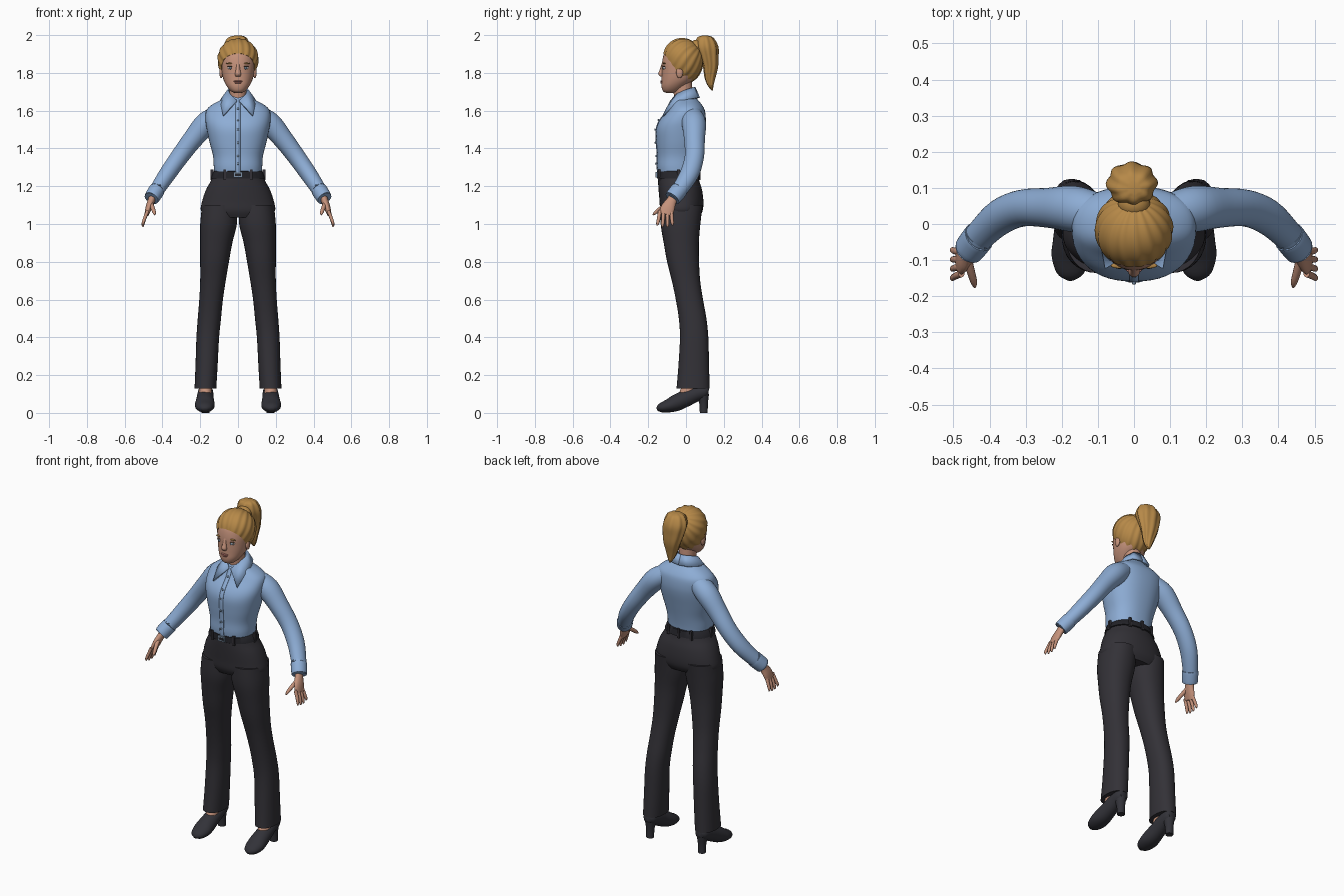
import bpy, bmesh, math
from mathutils import Vector

cube = bpy.data.objects.get("Cube")
if cube:
    bpy.data.objects.remove(cube, do_unlink=True)


def material(name, r, g, b):
    mat = bpy.data.materials.new(name)
    mat.use_nodes = True
    mat.diffuse_color = (r, g, b, 1)
    mat.node_tree.nodes["Principled BSDF"].inputs["Base Color"].default_value = (r, g, b, 1)
    return mat


SHIRT = material("blue shirt cloth", .27, .42, .67)
TROUSER = material("charcoal trouser cloth", .033, .031, .038)
SHOE = material("dark shoe leather", .032, .032, .04)
SKIN = material("skin", .56, .29, .20)
HAIR = material("golden hair", .47, .25, .065)
BELT = material("black belt leather", .018, .018, .023)
METAL = material("blue grey metal", .2, .28, .38)
LIP = material("lip pink", .45, .17, .14)
WHITE = material("eye white", .6, .58, .58)
DARK = material("dark brown", .1, .06, .04)
parts = []


def finish(name, mat, bm, mirror=False):
    """Turn a bmesh into a named object, optionally mirrored across x."""
    bmesh.ops.recalc_face_normals(bm, faces=bm.faces[:])
    mesh = bpy.data.meshes.new(name)
    bm.to_mesh(mesh)
    bm.free()
    mesh.materials.append(mat)
    obj = bpy.data.objects.new(name, mesh)
    bpy.context.collection.objects.link(obj)
    if mirror:
        mod = obj.modifiers.new("Mirror", 'MIRROR')
        mod.use_mirror_merge = False
    parts.append(obj)
    return obj


def skin_rings(name, mat, rings, mirror=False):
    """Bridge closed rings of points and cap both ends."""
    bm = bmesh.new()
    loops = [[bm.verts.new(p) for p in ring] for ring in rings]
    for a, b in zip(loops, loops[1:]):
        for i in range(len(a)):
            j = (i + 1) % len(a)
            bm.faces.new((a[i], a[j], b[j], b[i]))
    bm.faces.new(loops[0])
    bm.faces.new(loops[-1])
    return finish(name, mat, bm, mirror)


def catmull(rows, steps):
    """Smooth interpolation through rows of numbers."""
    ext = [rows[0]] + list(rows) + [rows[-1]]
    out = []
    for k in range(len(rows) - 1):
        for s in range(steps):
            t = s / steps
            out.append([b + t * (c - a) / 2 + t * t * (2 * a - 5 * b + 4 * c - d) / 2
                        + t ** 3 * (3 * b - a - 3 * c + d) / 2
                        for a, b, c, d in zip(*ext[k:k + 4])])
    return out + [list(rows[-1])]


def loft(name, mat, rows, ref=None, power=2.0, sides=32, steps=4, mirror=False, ridge=(0, 0)):
    """Rows are x, y, z and two radii; ref None keeps the sections level."""
    rows = catmull(rows, steps)
    rings = []
    for k, row in enumerate(rows):
        centre = Vector(row[:3])
        u, v = Vector((1, 0, 0)), Vector((0, 1, 0))
        if ref:
            t = Vector(rows[min(k + 1, len(rows) - 1)][:3]) - Vector(rows[max(k - 1, 0)][:3])
            u = Vector(ref).cross(t).normalized()
            v = t.cross(u).normalized()
        ring = []
        for i in range(sides):
            ang = math.tau * i / sides
            c, s = math.cos(ang), math.sin(ang)
            wave = 1 + ridge[0] * math.sin(ridge[1] * ang + k * .15)
            pu = math.copysign(abs(c) ** (2 / power), c) * max(row[3], .002) * wave
            pv = math.copysign(abs(s) ** (2 / power), s) * max(row[4], .002) * wave
            ring.append(centre + u * pu + v * pv)
        rings.append(ring)
    return skin_rings(name, mat, rings, mirror)


def body(rows):
    """Height, front, back and half width to level loft rows."""
    return [(0, (f + b) / 2, z, w, (b - f) / 2) for z, f, b, w in rows]


def ball(name, mat, loc, scale, mirror=False):
    bm = bmesh.new()
    bmesh.ops.create_uvsphere(bm, u_segments=20, v_segments=12, radius=1)
    for v in bm.verts:
        v.co = Vector(loc) + v.co * Vector(scale)
    return finish(name, mat, bm, mirror)


def box(name, mat, loc, size, mirror=False):
    bm = bmesh.new()
    bmesh.ops.create_cube(bm, size=1)
    for v in bm.verts:
        v.co = Vector(loc) + v.co * Vector(size)
    return finish(name, mat, bm, mirror)


ACROSS, DEEP = (1, 0, 0), (0, 1, 0)

# Shirt torso and sleeves
torso = [(1.245, -.145, .055, .122), (1.30, -.153, .06, .128), (1.36, -.152, .07, .132),
         (1.43, -.157, .085, .15), (1.50, -.158, .1, .165), (1.55, -.14, .105, .172),
         (1.60, -.10, .1, .168), (1.63, -.082, .085, .14), (1.66, -.068, .06, .085),
         (1.68, -.055, .045, .055)]
loft("shirt_torso", SHIRT, body(torso), power=2.3, sides=48)
loft("sleeves", SHIRT, [(.11, .03, 1.57, .055, .058), (.17, .042, 1.53, .061, .064),
     (.24, .045, 1.448, .053, .055), (.31, .044, 1.355, .048, .051), (.37, .02, 1.27, .045, .05),
     (.42, -.025, 1.195, .04, .044), (.45, -.06, 1.15, .036, .04)], DEEP, mirror=True)
loft("cuffs", SHIRT, [(.43, -.037, 1.18, .04, .043), (.431, -.038, 1.178, .043, .046),
     (.456, -.07, 1.139, .041, .044), (.457, -.071, 1.138, .036, .039)], DEEP, mirror=True)

# Folded collar, as a strip from the nape to the front points
bm = bmesh.new()
top = [(0, .05, 1.725), (.035, .04, 1.724), (.055, .0, 1.712), (.043, -.05, 1.69), (.008, -.083, 1.655)]
low = [(0, .074, 1.67), (.06, .06, 1.67), (.092, .0, 1.662), (.092, -.062, 1.635), (.08, -.124, 1.575)]
upper, lower = [[bm.verts.new(p) for p in row] for row in (top, low)]
for i in range(len(top) - 1):
    bm.faces.new((upper[i], upper[i + 1], lower[i + 1], lower[i]))
collar = finish("collar", SHIRT, bm, True)
collar.modifiers.new("Thickness", 'SOLIDIFY').thickness = .01

# Button placket following the chest
chest = catmull(torso[:-1], 3)
bm = bmesh.new()
previous = None
for z, front, back, w in chest:
    pair = [bm.verts.new((x, front - .003, z)) for x in (-.012, .012)]
    if previous:
        bm.faces.new(previous + pair[::-1])
    previous = pair
placket = finish("placket", SHIRT, bm)
placket.modifiers.new("Thickness", 'SOLIDIFY').thickness = .005
for i in range(6):
    z, front = min(chest, key=lambda row: abs(row[0] - 1.31 - .06 * i))[:2]
    ball("shirt_button", METAL, (0, front - .006, z), (.006, .004, .006))

# Trousers
loft("trouser_hips", TROUSER, body([(1.28, -.148, .06, .122), (1.23, -.148, .07, .143),
     (1.18, -.145, .085, .17), (1.12, -.14, .092, .19), (1.07, -.136, .088, .196),
     (1.035, -.12, .07, .16)]), power=2.2, sides=48)
legs = [(1.10, .005, .19, -.136, .088), (1.0, .006, .2, -.134, .076), (.9, .03, .2, -.118, .068),
        (.8, .048, .2, -.10, .069), (.7, .065, .2, -.075, .075), (.6, .08, .205, -.054, .09),
        (.5, .09, .213, -.038, .108), (.4, .1, .22, -.032, .118), (.25, .108, .225, -.04, .122),
        (.13, .115, .23, -.05, .125)]
loft("trouser_legs", TROUSER, [((i + o) / 2, (f + b) / 2, z, (o - i) / 2, (b - f) / 2)
                               for z, i, o, f, b in legs], power=2.2, mirror=True)

# Belt, buckle and loops
loft("belt", BELT, body([(1.24, -.15, .07, .138), (1.242, -.153, .074, .143),
     (1.278, -.153, .066, .13), (1.28, -.15, .062, .126)]), power=2.25, sides=48, steps=1)
box("buckle", METAL, (0, -.156, 1.26), (.046, .01, .03))
box("buckle_slot", BELT, (0, -.159, 1.26), (.03, .007, .014))
for x, y in ((.07, -.14), (.138, -.04), (.075, .058)):
    box("belt_loops", TROUSER, (x, y, 1.26), (.014, .014, .055), True)
box("back_belt_loop", TROUSER, (0, .071, 1.26), (.014, .012, .055))

# Heeled shoes and ankles
loft("shoes", SHOE, [(.176, -.154, .018, .008, .012), (.176, -.135, .026, .024, .038),
     (.176, -.09, .038, .036, .052), (.175, -.05, .054, .044, .05), (.174, 0, .077, .044, .045),
     (.172, .05, .1, .042, .042), (.172, .1, .115, .036, .037), (.172, .12, .115, .024, .024)],
     ACROSS, mirror=True)
loft("shoe_heels", SHOE, [(.172, .094, 0, .022, .021), (.172, .093, .05, .023, .023),
     (.172, .088, .1, .032, .034)], mirror=True)
loft("ankles", SKIN, [(.173, -.005, .08, .032, .045), (.172, .02, .14, .034, .042),
     (.17, .04, .22, .035, .038)], mirror=True)

# Hands
loft("palms", SKIN, [(.448, -.058, 1.155, .02, .024), (.46, -.078, 1.12, .019, .028),
     (.473, -.096, 1.085, .017, .037), (.484, -.108, 1.05, .011, .036)], DEEP, sides=20, mirror=True)
for i in range(4):
    tip = .98 + .008 * abs(i - 1.5)
    y = -.138 + .02 * i
    loft("fingers", SKIN, [(.478, y, 1.07, .009, .01), (.494, y - .006 + .003 * i, 1.03, .009, .0095),
         (.503, y - .012 + .006 * i, tip + .012, .007, .008),
         (.502, y - .014 + .007 * i, tip, .003, .003)], DEEP, sides=12, mirror=True)
loft("thumbs", SKIN, [(.462, -.095, 1.11, .013, .013), (.45, -.138, 1.08, .011, .011),
     (.443, -.162, 1.06, .009, .009), (.441, -.175, 1.048, .003, .003)], DEEP, sides=12, mirror=True)

# Neck and head
loft("neck", SKIN, [(0, -.012, 1.62, .05, .05), (0, -.014, 1.68, .046, .05), (0, -.022, 1.77, .048, .052)])
loft("head", SKIN, body([(1.694, -.105, -.06, .018), (1.704, -.122, -.035, .038),
     (1.73, -.13, .0, .06), (1.765, -.129, .04, .077), (1.81, -.128, .065, .087),
     (1.86, -.126, .075, .091), (1.91, -.112, .07, .085), (1.95, -.075, .05, .06),
     (1.965, -.04, .02, .03)]), power=2.15, sides=40)
loft("nose", SKIN, [(0, -.12, 1.85, .009, .008), (0, -.126, 1.82, .011, .012),
     (0, -.132, 1.795, .016, .015), (0, -.128, 1.782, .013, .01)], sides=16)
ball("ears", SKIN, (.089, -.034, 1.802), (.01, .018, .03), True)
ball("eyes", WHITE, (.04, -.111, 1.826), (.016, .012, .008), True)
ball("irises", METAL, (.04, -.12, 1.826), (.007, .005, .007), True)
ball("eyelids", DARK, (.04, -.116, 1.834), (.018, .008, .003), True)
ball("eyebrows", HAIR, (.042, -.115, 1.85), (.022, .008, .004), True)
ball("upper_lip", LIP, (0, -.126, 1.756), (.023, .01, .005))
ball("lower_lip", LIP, (0, -.126, 1.748), (.019, .01, .006))

# Swept hair, with strands running from the hairline to the tail
axis = Vector((0, .75, .66)).normalized()
side = Vector((1, 0, 0))
other = axis.cross(side)
rings = []
for k in range(22):
    theta = min(.06 + k * .105, 2.16)
    grow = (1 + .05 * math.sin(theta) ** 2) if k < 21 else .84
    ring = []
    for i in range(96):
        phi = math.tau * i / 96
        d = axis * math.cos(theta) + (side * math.cos(phi) + other * math.sin(phi)) * math.sin(theta)
        r = grow * (1 + .022 * math.sin(theta) * math.sin(16 * phi + 1.5 * math.sin(theta * 2)))
        ring.append((d.x * r * .102, d.y * r * .104 - .015,
                     d.z * r * (.105 if d.z > 0 else .128) + 1.875))
    rings.append(ring)
skin_rings("swept_hair", HAIR, rings)
ball("ponytail_root", HAIR, (0, .055, 1.935), (.045, .04, .04))
loft("ponytail", HAIR, [(0, .1, 1.997, .018, .016), (-.004, .102, 1.985, .048, .042),
     (-.006, .11, 1.94, .068, .058), (-.004, .122, 1.885, .063, .048), (0, .13, 1.83, .05, .038),
     (.004, .127, 1.775, .034, .028), (.008, .13, 1.735, .02, .016), (.01, .138, 1.708, .004, .004)],
     sides=48, ridge=(.06, 8))

# Smooth shading with crisp edges kept
bpy.ops.object.select_all(action='DESELECT')
for obj in parts:
    obj.select_set(True)
bpy.context.view_layer.objects.active = parts[0]
bpy.ops.object.shade_smooth_by_angle(angle=math.radians(50))
